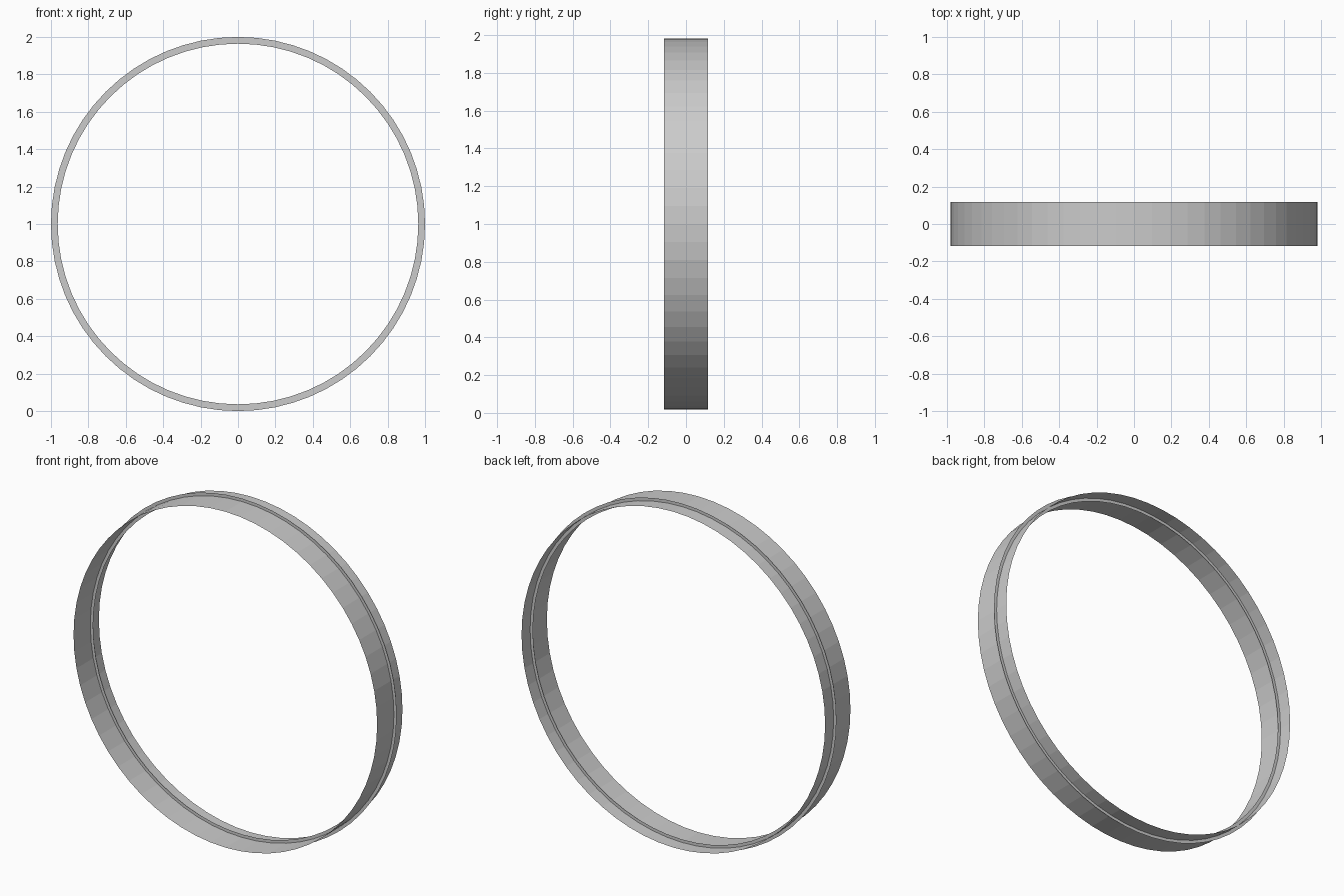
import bpy
import bmesh
import math

if "Cube" in bpy.data.objects:
    bpy.data.objects.remove(bpy.data.objects["Cube"])

SEGMENTS = 64
CENTRE_Z = 1.0


def ring_sheet(name, profile):
    """Sweep a two-point (radius, y) profile around the y axis as a thin sheet."""
    bm = bmesh.new()
    loops = []
    for radius, y in profile:
        loops.append([
            bm.verts.new((radius * math.sin(2 * math.pi * i / SEGMENTS), y,
                          CENTRE_Z - radius * math.cos(2 * math.pi * i / SEGMENTS)))
            for i in range(SEGMENTS)])
    a, b = loops
    for i in range(SEGMENTS):
        j = (i + 1) % SEGMENTS
        bm.faces.new((a[i], a[j], b[j], b[i]))
    mesh = bpy.data.meshes.new(name)
    bm.to_mesh(mesh)
    bm.free()
    obj = bpy.data.objects.new(name, mesh)
    bpy.context.collection.objects.link(obj)
    return obj


# Wide hoop band, a single sheet
ring_sheet("hoop_band", [(0.982, -0.117), (0.982, 0.117)])

# Flat rim crossing the band, slightly behind its middle
ring_sheet("flat_rim", [(0.964, 0.038), (1.0, 0.038)])
